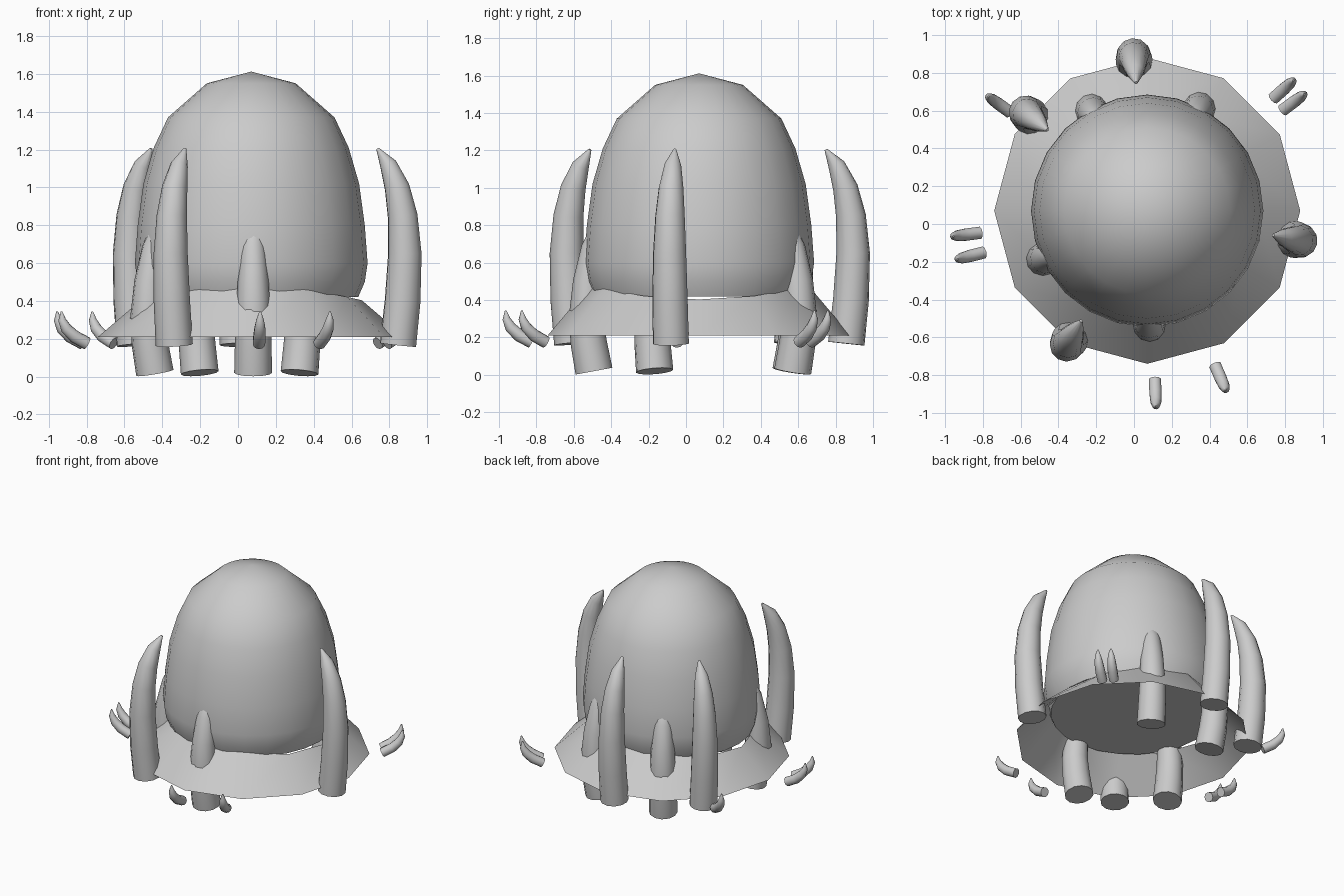
import bpy, math
from mathutils import Vector

if "Cube" in bpy.data.objects:
    bpy.data.objects.remove(bpy.data.objects["Cube"])

CX, CY = 0.07, 0.07  # axis shared by the shell, skirt and all spikes


def make_object(name, verts, faces, angle=None):
    mesh = bpy.data.meshes.new(name)
    mesh.from_pydata(verts, [], faces)
    mesh.update()
    ob = bpy.data.objects.new(name, mesh)
    bpy.context.collection.objects.link(ob)
    if angle:
        bpy.ops.object.select_all(action='DESELECT')
        ob.select_set(True)
        bpy.context.view_layer.objects.active = ob
        bpy.ops.object.shade_smooth_by_angle(angle=math.radians(angle))
    return ob


def bridge(rings, n):
    return [(r * n + i, r * n + (i + 1) % n, (r + 1) * n + (i + 1) % n, (r + 1) * n + i)
            for r in range(rings - 1) for i in range(n)]


def spike(name, path, degrees, n=12):
    """Tapered curved tube; path holds (distance from axis, height, thickness)."""
    a = math.radians(degrees)
    out = Vector((math.cos(a), math.sin(a), 0))
    side = Vector((-math.sin(a), math.cos(a), 0))
    up = Vector((0, 0, 1))
    pts = [Vector((CX, CY, 0)) + out * d + up * z for d, z, _ in path]
    verts = []
    for k, p in enumerate(pts):
        t = (pts[min(k + 1, len(pts) - 1)] - pts[max(k - 1, 0)]).normalized()
        u = side.cross(t)
        for i in range(n):
            b = 2 * math.pi * i / n
            verts.append(p + path[k][2] * (u * -math.cos(b) + side * math.sin(b)))
    faces = bridge(len(path), n)
    faces.append(tuple(reversed(range(n))))
    faces.append(tuple(range(len(verts) - n, len(verts))))
    return make_object(name, verts, faces, 50)


# Domed shell with a flat underside
profile = [(0.565, 0.42), (0.60, 0.50), (0.615, 0.60), (0.60, 0.80), (0.57, 1.02),
           (0.515, 1.21), (0.44, 1.37), (0.235, 1.55)]
N = 24
verts = [(CX + r * math.cos(2 * math.pi * i / N), CY + r * math.sin(2 * math.pi * i / N), z)
         for r, z in profile for i in range(N)]
faces = bridge(len(profile), N)
top = len(verts)
verts.append((CX, CY, 1.612))
faces += [(top - N + i, top - N + (i + 1) % N, top) for i in range(N)]
faces.append(tuple(reversed(range(N))))
make_object("dome_shell", verts, faces, 40)

# Twelve-sided flared skirt, its upper edge rising at front and back
S = 12
angles = [2 * math.pi * i / S for i in range(S)]
verts = [(CX + 0.81 * math.cos(a), CY + 0.81 * math.sin(a), 0.21) for a in angles]
verts += [(CX + 0.585 * math.cos(a), CY + 0.585 * math.sin(a), 0.44 - 0.037 * math.cos(2 * a))
          for a in angles]
make_object("flared_skirt", verts, bridge(2, S), 40)

# Tall outer spikes
tall = [(0.79, 0.167, 0.098), (0.815, 0.40, 0.096), (0.827, 0.65, 0.09), (0.815, 0.85, 0.08),
        (0.785, 1.0, 0.067), (0.738, 1.12, 0.046), (0.68, 1.205, 0.008)]
for k, d in enumerate((-11, 95, 141, 239)):
    spike(f"tall_spike_{k + 1}", tall, d)

# Legs that run up through the skirt and bend into the shell
leg = [(0.562, 0.02, 0.1), (0.59, 0.17, 0.097), (0.605, 0.31, 0.092), (0.592, 0.5, 0.082),
       (0.562, 0.68, 0.067), (0.52, 0.8, 0.048), (0.46, 0.88, 0.006)]
for k, d in enumerate((63, 119, 205, 271)):
    spike(f"leg_{k + 1}", leg, d)

# Small detached claws
claw = [(0.895, 0.175, 0.034), (0.965, 0.212, 0.034), (1.01, 0.255, 0.03),
        (1.032, 0.30, 0.021), (1.035, 0.345, 0.004)]
for k, d in enumerate((36.6, 41.7, 144.3, 187.5, 194.3, 272.6, 293.7)):
    spike(f"claw_{k + 1}", claw, d, 10)
